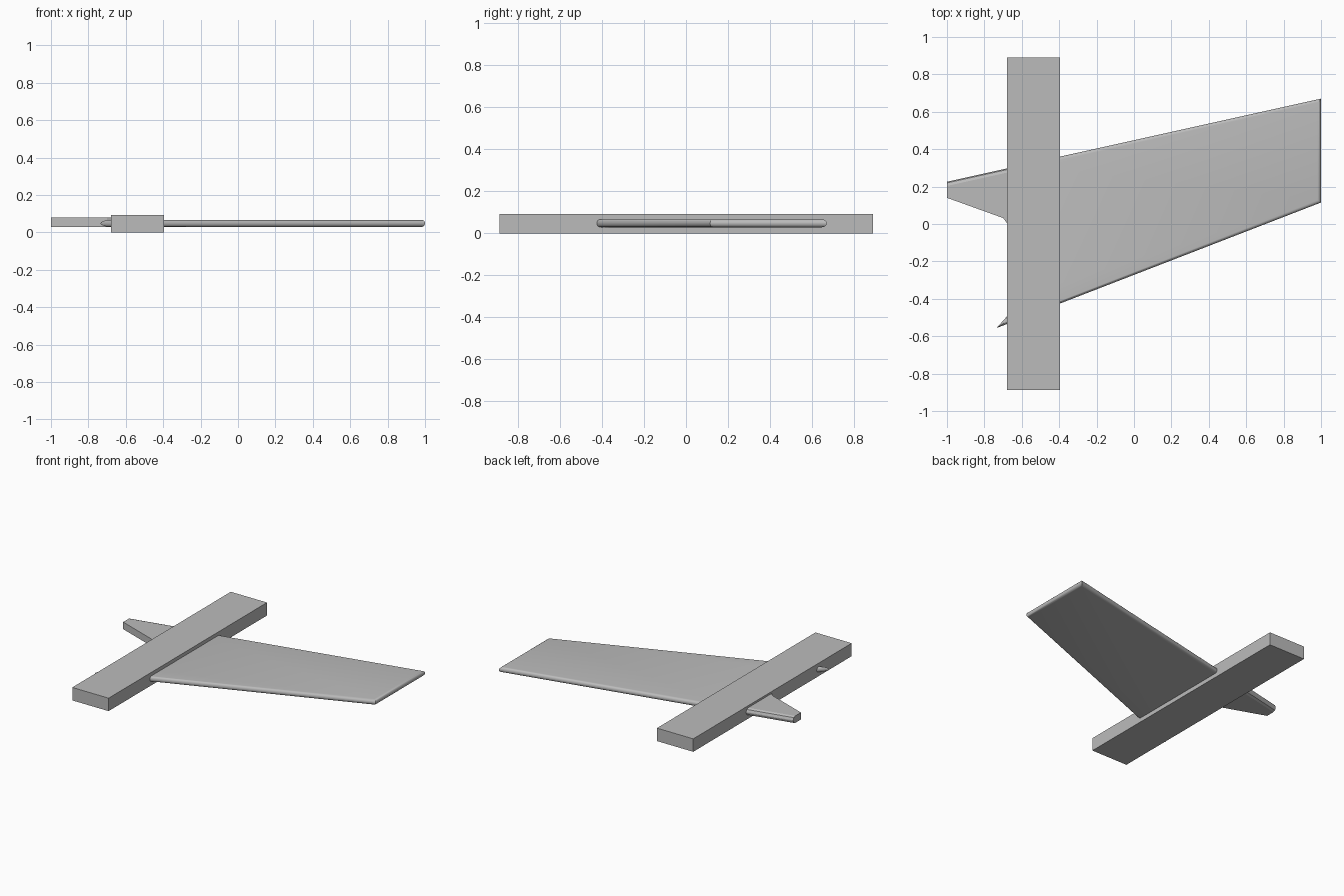
import bpy
import bmesh

cube = bpy.data.objects.get("Cube")
if cube:
    bpy.data.objects.remove(cube, do_unlink=True)

grey = bpy.data.materials.new("plain_grey")
grey.use_nodes = True
grey.diffuse_color = (0.5, 0.5, 0.5, 1)
grey.node_tree.nodes["Principled BSDF"].inputs["Base Color"].default_value = grey.diffuse_color


def add_slab(name, outline, low, high, rounding=0.0):
    """Extrude a plan outline and optionally round its rim into a half circle."""
    bm = bmesh.new()
    base = bm.faces.new([bm.verts.new((x, y, low)) for x, y in outline])
    grown = bmesh.ops.extrude_face_region(bm, geom=[base])["geom"]
    for v in grown:
        if isinstance(v, bmesh.types.BMVert):
            v.co.z = high
    bmesh.ops.recalc_face_normals(bm, faces=bm.faces)
    if rounding:
        rim = [e for e in bm.edges if abs(e.verts[0].co.z - e.verts[1].co.z) < 1e-5]
        bmesh.ops.bevel(bm, geom=rim, offset=rounding, segments=5,
                        profile=0.5, affect='EDGES')
    mesh = bpy.data.meshes.new(name)
    bm.to_mesh(mesh)
    bm.free()
    mesh.materials.append(grey)
    obj = bpy.data.objects.new(name, mesh)
    bpy.context.collection.objects.link(obj)
    return obj


def trailing(x):
    return 0.448 + 0.222 * x


def leading(x):
    return -0.272 + 0.387 * x


# Long box body
add_slab("body", [(-0.68, -0.887), (-0.395, -0.887), (-0.395, 0.89), (-0.68, 0.89)], 0, 0.092)

# Tapered wing with a round rim, its root spike poking out past the body
wing = add_slab("wing", [(-0.735, leading(-0.735)), (1, leading(1)), (1, trailing(1)),
                         (-0.56, trailing(-0.56)), (-0.56, -0.36)], 0.029, 0.067, 0.0185)
bpy.context.view_layer.objects.active = wing
wing.select_set(True)
bpy.ops.object.shade_smooth_by_angle(angle=0.7)

# Short stub fin on the other side
fin = add_slab("stub_fin", [(-1, 0.14), (-0.7, 0.032), (-0.66, -0.02),
                            (-0.66, trailing(-0.66)), (-1, trailing(-1))], 0.028, 0.078)

# Faceted rear edge of the fin
bm = bmesh.new()
bm.from_mesh(fin.data)
rear = [e for e in bm.edges
        if all(abs(v.co.y - trailing(v.co.x)) < 1e-4 for v in e.verts)
        and abs(e.verts[0].co.x - e.verts[1].co.x) > 0.1]
bmesh.ops.bevel(bm, geom=rear, offset=0.022, segments=2, profile=0.5, affect='EDGES')
bm.to_mesh(fin.data)
bm.free()
